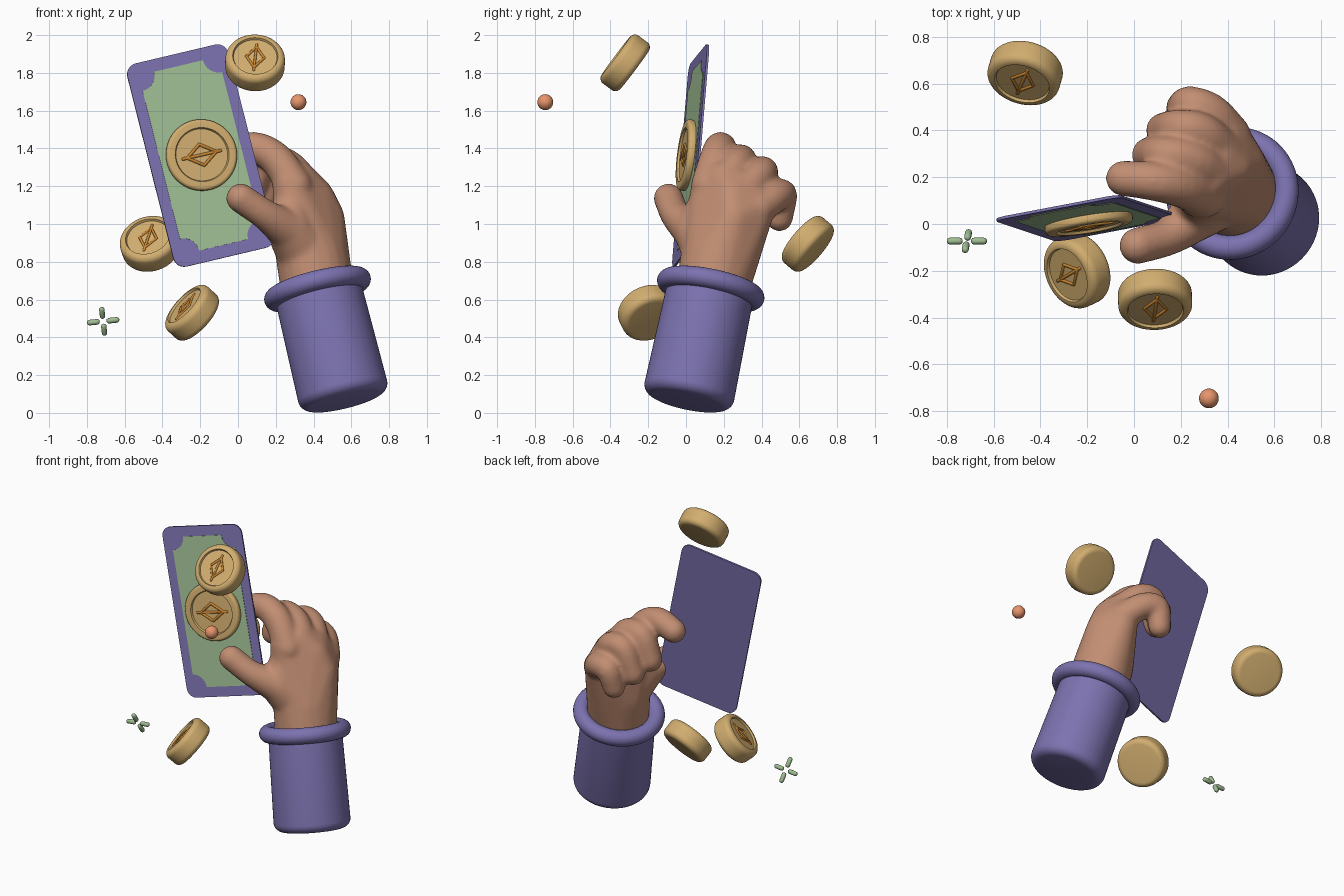
import bpy, bmesh, math
from mathutils import Vector, Matrix

if "Cube" in bpy.data.objects:
    bpy.data.objects.remove(bpy.data.objects["Cube"])


def material(name, rgb):
    m = bpy.data.materials.new(name)
    m.diffuse_color = (*rgb, 1)
    m.use_nodes = True
    m.node_tree.nodes["Principled BSDF"].inputs["Base Color"].default_value = m.diffuse_color
    return m


SKIN = material("skin", (0.54, 0.27, 0.17))
PURPLE = material("purple", (0.20, 0.17, 0.43))
GREEN = material("green", (0.35, 0.51, 0.29))
GOLD = material("gold", (0.64, 0.42, 0.16))
AMBER = material("amber", (0.60, 0.24, 0.03))
CORAL = material("coral", (0.80, 0.30, 0.15))


def frame(center, n, up):
    """Local x/y lie in the face, local z is the normal n."""
    n = Vector(n).normalized()
    v = Vector(up)
    v = (v - n * v.dot(n)).normalized()
    m = Matrix((v.cross(n), v, n)).transposed().to_4x4()
    m.translation = center
    return m


def smooth(ob, angle=35):
    bpy.ops.object.select_all(action='DESELECT')
    ob.select_set(True)
    bpy.context.view_layer.objects.active = ob
    bpy.ops.object.shade_smooth_by_angle(angle=math.radians(angle))


def finish(name, bm, mat, matrix=None):
    bmesh.ops.recalc_face_normals(bm, faces=bm.faces[:])
    me = bpy.data.meshes.new(name)
    bm.to_mesh(me)
    bm.free()
    ob = bpy.data.objects.new(name, me)
    bpy.context.collection.objects.link(ob)
    me.materials.append(mat)
    if matrix:
        ob.matrix_world = matrix
    smooth(ob)
    return ob


def arc(cx, cy, r, a0, a1, n=6):
    return [(cx + r * math.cos(math.radians(a0 + (a1 - a0) * i / n)),
             cy + r * math.sin(math.radians(a0 + (a1 - a0) * i / n))) for i in range(n + 1)]


def lathe(name, profile, mat, matrix, steps=64):
    bm = bmesh.new()
    vs = [bm.verts.new((r, 0, z)) for r, z in profile]
    es = [bm.edges.new(p) for p in zip(vs, vs[1:])]
    bmesh.ops.spin(bm, geom=vs + es, axis=(0, 0, 1), cent=(0, 0, 0), steps=steps, angle=math.tau)
    bmesh.ops.remove_doubles(bm, verts=bm.verts[:], dist=1e-4)
    return finish(name, bm, mat, matrix)


def slab(name, outline, z0, z1, mat, matrix):
    bm = bmesh.new()
    f = bm.faces.new([bm.verts.new((x, y, z0)) for x, y in outline])
    g = bmesh.ops.extrude_face_region(bm, geom=[f], use_keep_orig=True)["geom"]
    bmesh.ops.translate(bm, verts=[e for e in g if isinstance(e, bmesh.types.BMVert)], vec=(0, 0, z1 - z0))
    return finish(name, bm, mat, matrix)


def hull(bm, balls, sub=3):
    """Add the convex hull of several (x, y, z, r) balls to bm."""
    part = bmesh.new()
    for x, y, z, r in balls:
        bmesh.ops.create_icosphere(part, subdivisions=sub, radius=r, matrix=Matrix.Translation((x, y, z)))
    pts = [v.co.copy() for v in part.verts]
    part.free()
    part = bmesh.new()
    for p in pts:
        part.verts.new(p)
    bmesh.ops.convex_hull(part, input=part.verts[:])
    bmesh.ops.delete(part, geom=[v for v in part.verts if not v.link_faces], context='VERTS')
    bmesh.ops.recalc_face_normals(part, faces=part.faces[:])
    me = bpy.data.meshes.new("tmp")
    part.to_mesh(me)
    part.free()
    bm.from_mesh(me)
    bpy.data.meshes.remove(me)


def spline(points, n=4):
    """Catmull-Rom samples through (x, y, z, r) points."""
    p = [Vector(q) for q in points]
    p = [p[0] * 2 - p[1]] + p + [p[-1] * 2 - p[-2]]
    out = []
    for a, b, c, d in zip(p, p[1:], p[2:], p[3:]):
        for i in range(n):
            t = i / n
            out.append((b * 2 + (c - a) * t + (a * 2 - b * 5 + c * 4 - d) * t * t
                        + (b * 3 - a - c * 3 + d) * t ** 3) / 2)
    return out + [p[-2]]


def coin(name, matrix, R, z0, z1, bev):
    # rounded disc with a recessed front face
    d = 0.012
    prof = ([(0, z0)] + arc(R - bev, z0 + bev, bev, -90, 0) + arc(R - bev, z1 - bev, bev, 0, 90)
            + [(R * 0.76, z1), (R * 0.73, z1 - d), (0, z1 - d)])
    lathe(name, prof, GOLD, matrix)
    # plain raised ornament: open diamond with a bar
    a, b, zf, t = R * 0.30, R * 0.42, z1 - d, R * 0.045
    bm = bmesh.new()
    ring = [(a, 0), (0, b), (-a, 0), (0, -b)]
    for p, q in list(zip(ring, ring[1:] + ring[:1])) + [((0, -R * 0.54), (0, R * 0.54))]:
        hull(bm, [(*p, zf, t), (*q, zf, t)], 2)
    finish(name + "_ornament", bm, AMBER, matrix)


# banknote: border plate, inner panel with scooped corners, medallion
U, V = Vector((0.53, 0.10, 0.12)), Vector((-0.27, 0.09, 1.07))
mid = Vector((-0.197, 0.025, 1.362))
note = frame(mid, U.cross(V), V)
hw, hh, r = 0.279, 0.556, 0.06
corners = [(1, 1, 0), (-1, 1, 90), (-1, -1, 180), (1, -1, 270)]
plate = [p for sx, sy, a in corners for p in arc(sx * (hw - r), sy * (hh - r), r, a, a + 90)]
panel = [p for sx, sy, a in corners for p in arc(sx * 0.22, sy * 0.49, 0.085, a + 270, a + 180, 8)]
slab("banknote_border", plate, -0.006, 0.006, PURPLE, note)
slab("banknote_panel", panel, 0.0, 0.009, GREEN, note)
coin("banknote_medallion", frame(mid, U.cross(V), U), 0.19, 0.0, 0.046, 0.018)

# loose coins
for name, c, n in [("coin_top", (0.09, -0.322, 1.853), (0.03, -0.80, 0.60)),
                   ("coin_back", (-0.465, 0.645, 0.895), (-0.22, -0.74, 0.63)),
                   ("coin_low", (-0.243, -0.2, 0.53), (-0.7, -0.32, 0.64))]:
    coin(name, frame(c, n, (0.1, 0.1, 1)), 0.158, -0.062, 0.062, 0.034)

# ball
bm = bmesh.new()
bmesh.ops.create_uvsphere(bm, u_segments=32, v_segments=16, radius=0.042)
finish("ball", bm, CORAL, Matrix.Translation((0.32, -0.745, 1.645)))

# sparkle of four small capsules
bm = bmesh.new()
mid = Vector((-0.714, -0.073, 0.485))
for d in (Vector((1, 0, 0.1)), Vector((-0.1, -0.5, 0.85))):
    d.normalize()
    for s in (-1, 1):
        hull(bm, [(*(mid + d * s * k), 0.015) for k in (0.032, 0.072)], 2)
finish("sparkle", bm, GREEN)

# sleeve and rolled cuff
top, base = Vector((0.421, 0.131, 0.655)), Vector((0.567, 0.007, 0.062))
L = (top - base).length
sleeve = frame(top, top - base, (0, 1, 0))
lathe("sleeve", [(0, -L)] + arc(0.242 - 0.055, -L + 0.055, 0.055, -90, 0) + [(0.232, 0), (0, 0)], PURPLE, sleeve)
lathe("cuff", arc(0.237, 0, 0.052, 0, 360, 24), PURPLE, sleeve)

# hand: palm and finger volumes fused into one smooth skin
bm = bmesh.new()
hull(bm, [(0.42, 0.14, 0.66, 0.195), (0.39, 0.165, 0.82, 0.19), (0.27, 0.12, 1.22, 0.09),
          (0.32, 0.20, 1.24, 0.095), (0.36, 0.30, 1.19, 0.095), (0.40, 0.39, 1.09, 0.085),
          (0.45, 0.25, 1.03, 0.115), (0.40, 0.24, 1.14, 0.11)])
hull(bm, [(0.385, 0.165, 0.82, 0.17), (0.28, 0.06, 0.96, 0.125), (0.28, 0.12, 1.14, 0.09)])
digits = [
    [(0.28, 0.05, 0.96, 0.115), (0.15, -0.052, 1.045, 0.082), (0.015, -0.093, 1.137, 0.079)],
    [(0.30, 0.12, 1.20, 0.095), (0.20, 0.16, 1.345, 0.09), (0.08, 0.183, 1.405, 0.084),
     (-0.045, 0.195, 1.37, 0.077)],
    [(0.34, 0.21, 1.22, 0.095), (0.25, 0.27, 1.315, 0.088), (0.13, 0.295, 1.33, 0.082),
     (0.065, 0.295, 1.18, 0.077)],
    [(0.38, 0.31, 1.17, 0.09), (0.29, 0.39, 1.26, 0.085), (0.19, 0.41, 1.265, 0.08),
     (0.125, 0.40, 1.11, 0.076)],
    [(0.41, 0.38, 1.08, 0.09), (0.33, 0.475, 1.145, 0.083), (0.24, 0.512, 1.15, 0.078),
     (0.205, 0.495, 1.03, 0.071)],
]
for chain in digits:
    path = spline(chain)
    for pair in zip(path, path[1:]):
        hull(bm, pair)
hand = finish("hand", bm, SKIN)
rem = hand.modifiers.new("fuse", 'REMESH')
rem.mode = 'VOXEL'
rem.voxel_size = 0.012
sm = hand.modifiers.new("soften", 'SMOOTH')
sm.factor, sm.iterations = 0.5, 16
bpy.context.view_layer.objects.active = hand
for m in ("fuse", "soften"):
    bpy.ops.object.modifier_apply(modifier=m)
smooth(hand, 80)
